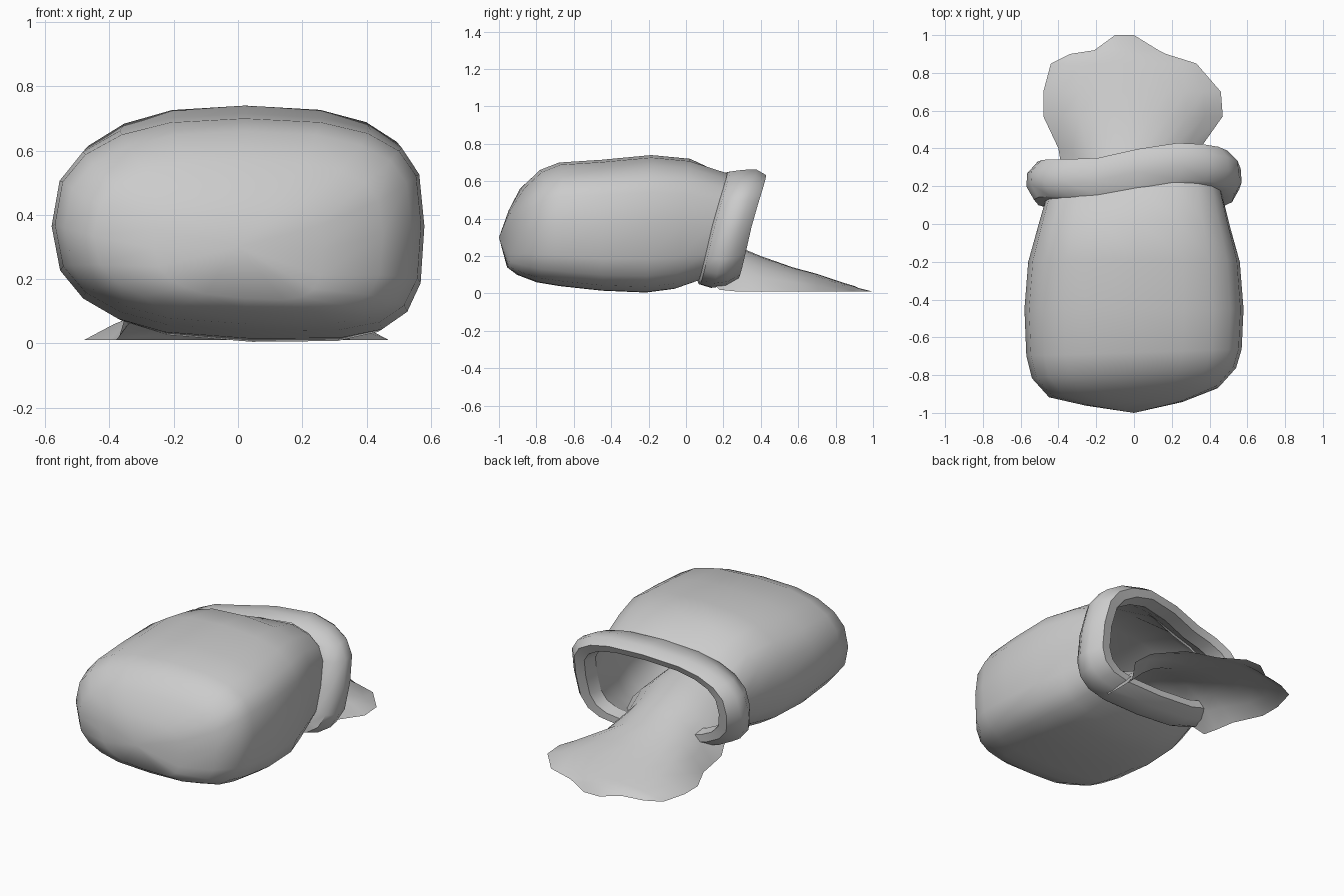
import bpy, bmesh, math

if "Cube" in bpy.data.objects:
    bpy.data.objects.remove(bpy.data.objects["Cube"], do_unlink=True)

grey = bpy.data.materials.new("plain grey")
grey.use_nodes = True
colour = (0.6, 0.6, 0.6, 1)
grey.diffuse_color = colour
grey.node_tree.nodes["Principled BSDF"].inputs["Base Color"].default_value = colour

SIDES = 20


def spow(v, p):
    return math.copysign(abs(v) ** p, v)


def ring(y, half_w, low, high, tilt=0.0, skew=0.0, drape=0.0):
    """Lopsided rounded-box loop across the sack, leaning back by tilt."""
    mid, half_h = (low + high) / 2, (high - low) / 2
    pts = []
    for i in range(SIDES):
        a = math.tau * i / SIDES
        c, s = math.cos(a), math.sin(a)
        power = 0.70 - 0.06 * c + 0.06 * s   # fuller on the left and below
        x = half_w * spow(c, power)
        dz = half_h * spow(s, power)
        # the top of the mouth sags on one side
        sag = drape * max(s, 0) * (math.tanh(8 * (x + 0.02)) - 0.4)
        slump = -0.12 * dz if s < 0 else 0.06 * dz
        z = max(mid + dz - 0.03 * c * max(-s, 0) + 0.6 * sag, 0)
        pts.append((x + slump * abs(s), y + tilt * dz + skew * x + sag, z))
    return pts


def loft(name, rows, around=False, tip=None, angle=50):
    """Skin a list of point rows, optionally closed around and to a tip."""
    bm = bmesh.new()
    grid = [[bm.verts.new(p) for p in row] for row in rows]
    n = len(grid[0])
    for a, b in zip(grid, grid[1:]):
        for i in range(n if around else n - 1):
            k = (i + 1) % n
            bm.faces.new((a[i], a[k], b[k], b[i]))
    if tip:
        point = bm.verts.new(tip)
        for i in range(n):
            bm.faces.new((point, grid[0][(i + 1) % n], grid[0][i]))
    bmesh.ops.recalc_face_normals(bm, faces=bm.faces)
    mesh = bpy.data.meshes.new(name)
    bm.to_mesh(mesh)
    bm.free()
    mesh.materials.append(grey)
    obj = bpy.data.objects.new(name, mesh)
    bpy.context.collection.objects.link(obj)
    bpy.ops.object.select_all(action="DESELECT")
    obj.select_set(True)
    bpy.context.view_layer.objects.active = obj
    bpy.ops.object.shade_smooth_by_angle(angle=math.radians(angle))


# Sack body up to the inner lip: y, half width, bottom, top, tilt, skew, drape
body = [
    (-0.95, 0.26, 0.14, 0.45, 0.04, 0.04),
    (-0.89, 0.45, 0.10, 0.57, 0.06, 0.06),
    (-0.79, 0.54, 0.06, 0.66, 0.03, 0.05),
    (-0.68, 0.57, 0.04, 0.70, 0, 0.03),
    (-0.45, 0.58, 0.015, 0.715, 0, 0),
    (-0.20, 0.56, 0.005, 0.74, 0.04, 0),
    (-0.02, 0.51, 0.025, 0.72, 0.12, 0),
    (0.13, 0.47, 0.07, 0.645, 0.24, 0.02, 0.03),
    (0.25, 0.43, 0.13, 0.58, 0.24, 0.02, 0.04),
]
loft("sack_body", [ring(*r) for r in body], around=True, tip=(0, -1, 0.3))

# Rolled cuff from the neck out and back to the lip: y, half width, bottom, top
cuff = [
    (0.13, 0.47, 0.07, 0.645),
    (0.14, 0.53, 0.05, 0.65),
    (0.21, 0.57, 0.03, 0.66),
    (0.28, 0.565, 0.04, 0.66),
    (0.34, 0.51, 0.08, 0.63),
    (0.33, 0.45, 0.12, 0.59),
    (0.25, 0.43, 0.13, 0.58),
]
loft("rolled_cuff", [ring(*r, 0.24, 0.02, 0.04) for r in cuff], around=True)

# Spilled heap: y, left edge, right edge, edge height, crest height
heap = [
    (-0.15, -0.32, 0.32, 0.17, 0.37),
    (0.05, -0.33, 0.33, 0.15, 0.33),
    (0.18, -0.37, 0.34, 0.02, 0.29),
    (0.28, -0.38, 0.35, 0.01, 0.25),
    (0.40, -0.40, 0.35, 0.01, 0.20),
    (0.57, -0.48, 0.47, 0.01, 0.14),
    (0.70, -0.48, 0.46, 0.01, 0.105),
    (0.85, -0.44, 0.33, 0.01, 0.055),
    (0.90, -0.34, 0.17, 0.01, 0.04),
    (0.92, -0.21, 0.13, 0.01, 0.03),
    (1.00, -0.10, 0.00, 0.01, 0.01),
]
rows = []
for y, left, right, edge, crest in heap:
    steps = [i / 5 for i in range(-5, 6)]
    rows.append([((left + right) / 2 + t * (right - left) / 2, y,
                  edge + (crest - edge) * (1 - abs(t) ** 2.2)) for t in steps])
loft("spilled_heap", rows, angle=60)
